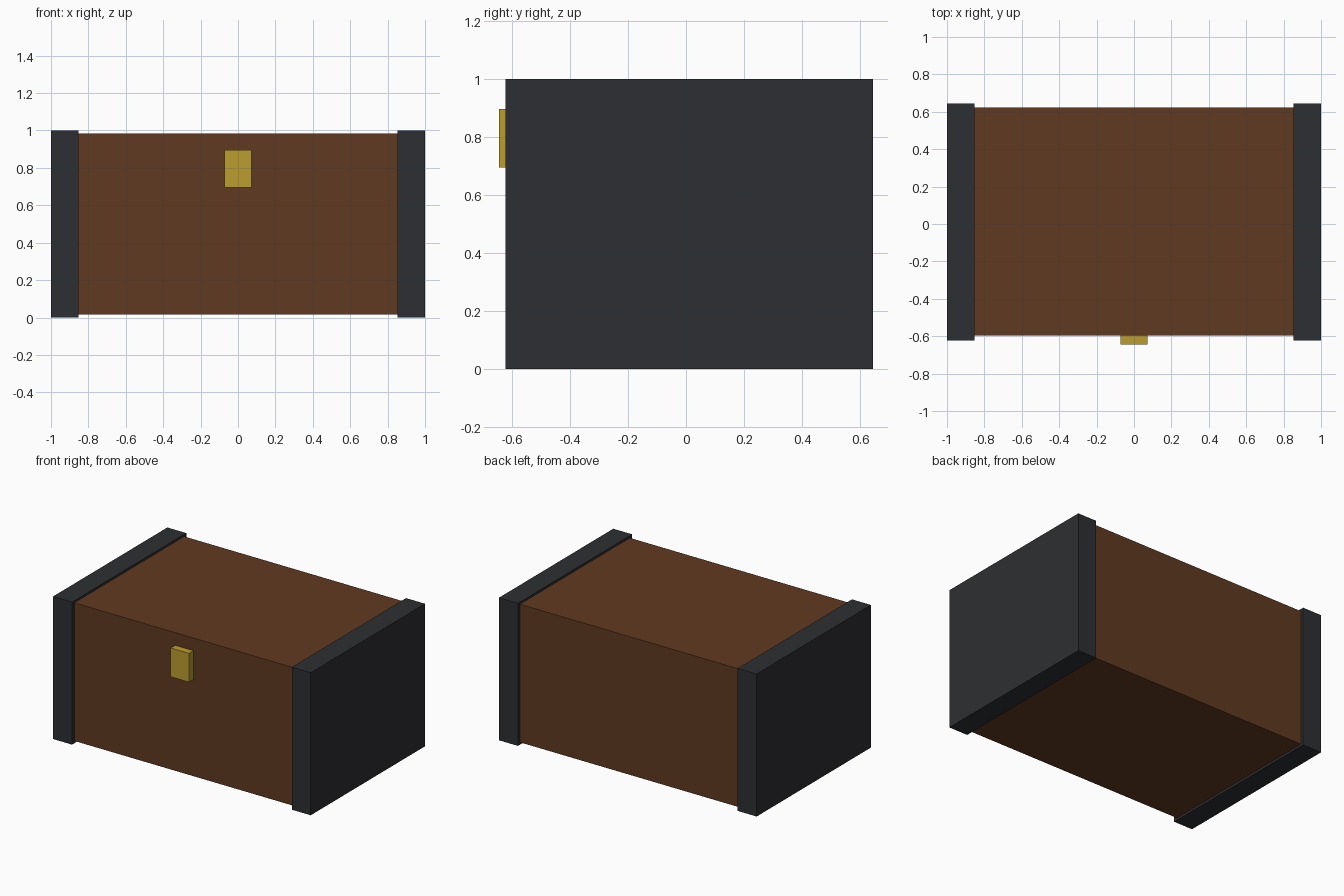
import bpy

if "Cube" in bpy.data.objects:
    bpy.data.objects.remove(bpy.data.objects["Cube"])


def material(name, color):
    mat = bpy.data.materials.new(name)
    mat.diffuse_color = (*color, 1.0)
    mat.use_nodes = True
    mat.node_tree.nodes["Principled BSDF"].inputs["Base Color"].default_value = mat.diffuse_color
    return mat


def box(name, low, high, mat):
    """Axis-aligned box between two opposite corners."""
    center = [(a + b) / 2 for a, b in zip(low, high)]
    bpy.ops.mesh.primitive_cube_add(size=1, location=center)
    obj = bpy.context.object
    obj.name = name
    obj.scale = [b - a for a, b in zip(low, high)]
    bpy.ops.object.transform_apply(location=False, rotation=False, scale=True)
    obj.data.materials.append(mat)
    return obj


wood = material("wood", (0.117, 0.042, 0.015))
iron = material("dark_iron", (0.027, 0.028, 0.032))
brass = material("brass", (0.50, 0.34, 0.03))

# Wooden chest body, its ends sunk into the iron caps
box("chest_body", (-0.93, -0.596, 0.016), (0.93, 0.622, 0.985), wood)

# Iron end caps, slightly larger than the body
for side, x0, x1 in (("left", -1.0, -0.853), ("right", 0.853, 1.0)):
    box(f"{side}_end_cap", (x0, -0.622, 0.0), (x1, 0.645, 1.0), iron)

# Brass latch on the front face
box("latch", (-0.071, -0.645, 0.694), (0.071, -0.59, 0.896), brass)
